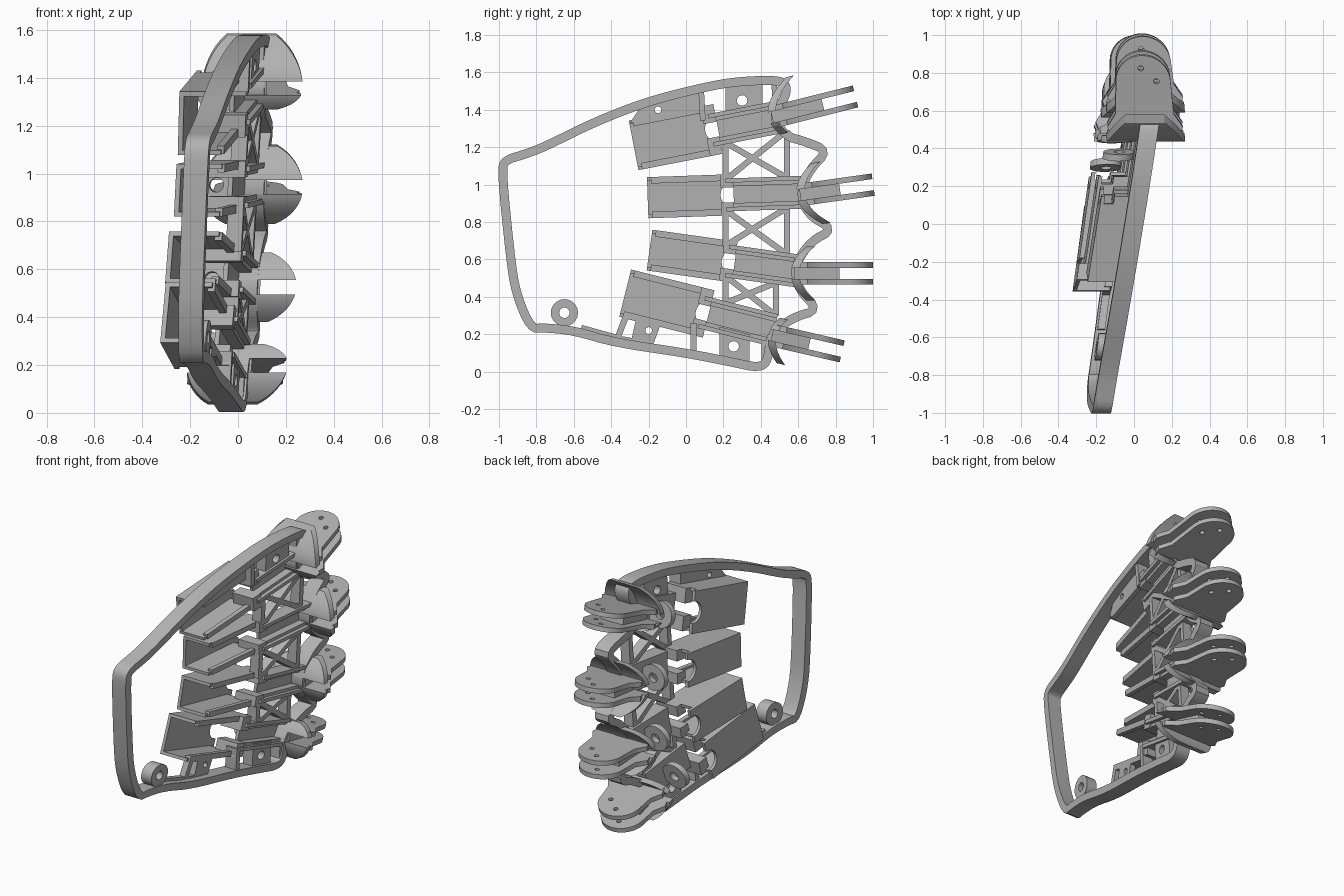
import bpy, bmesh, math
from mathutils import Matrix, Vector

if "Cube" in bpy.data.objects:
    bpy.data.objects.remove(bpy.data.objects["Cube"])

grey = bpy.data.materials.new("plain grey")
grey.use_nodes = True
colour = (0.45, 0.45, 0.45, 1)
grey.diffuse_color = colour
grey.node_tree.nodes["Principled BSDF"].inputs["Base Color"].default_value = colour

# The palm is drawn flat as (y, z, height), then leaned by a shear
LEAN = Matrix(((1, 0.15, 0.055, -0.083), (0, 1, 0, 0), (0, 0, 1, 0), (0, 0, 0, 1)))
PALM = Matrix(((0, 0, 1, 0), (1, 0, 0, 0), (0, 1, 0, 0), (0, 0, 0, 1)))
# Hinges point straight forward again
STRAIGHT = Matrix(((1, 0, 0, 0), (0, 1, 0, 0), (-0.2, 0, 1, 0), (0, 0, 0, 1)))


def finish(name, mesh, matrix):
    mesh.transform(LEAN @ matrix)
    mesh.materials.clear()
    mesh.materials.append(grey)
    obj = bpy.data.objects.new(name, mesh)
    bpy.context.collection.objects.link(obj)
    bpy.ops.object.select_all(action="DESELECT")
    obj.select_set(True)
    bpy.context.view_layer.objects.active = obj
    bpy.ops.object.shade_smooth_by_angle(angle=math.radians(32))


def plate(name, loops, low, high, matrix=PALM):
    """Extrude a filled outline (further loops are holes) from low to high."""
    curve = bpy.data.curves.new(name, "CURVE")
    curve.dimensions = "2D"
    curve.fill_mode = "BOTH"
    curve.extrude = (high - low) / 2
    for loop in loops:
        spline = curve.splines.new("POLY")
        spline.points.add(len(loop) - 1)
        for point, (a, b) in zip(spline.points, loop):
            point.co = (a, b, 0, 1)
        spline.use_cyclic_u = True
    temp = bpy.data.objects.new(name + "_outline", curve)
    bpy.context.collection.objects.link(temp)
    bpy.context.view_layer.update()
    mesh = bpy.data.meshes.new_from_object(temp.evaluated_get(bpy.context.evaluated_depsgraph_get()))
    bpy.data.objects.remove(temp)
    bm = bmesh.new()
    bm.from_mesh(mesh)
    bmesh.ops.remove_doubles(bm, verts=bm.verts, dist=0.0002)
    bmesh.ops.recalc_face_normals(bm, faces=bm.faces)
    bm.to_mesh(mesh)
    bm.free()
    finish(name, mesh, matrix @ Matrix.Translation((0, 0, (low + high) / 2)))


def rect(a0, a1, b0, b1):
    return [(a0, b0), (a1, b0), (a1, b1), (a0, b1)]


def arc(a, b, r, start=0, end=360, n=20):
    full = end - start == 360
    steps = [math.radians(start + (end - start) * i / (n if full else n - 1)) for i in range(n)]
    return [(a + r * math.cos(t), b + r * math.sin(t)) for t in steps]


def bar(name, p, q, width, low, high):
    p, q = Vector(p), Vector(q)
    side = (q - p).orthogonal().normalized() * width / 2
    plate(name, [[p + side, q + side, q - side, p - side]], low, high)


def soften(points, rounds=2):
    """Corner-cut a closed loop."""
    for _ in range(rounds):
        cut = []
        for i, p in enumerate(points):
            q = points[(i + 1) % len(points)]
            cut += [p.lerp(q, 0.25), p.lerp(q, 0.75)]
        points = cut
    return points


def offset(points, distance):
    out = []
    for i, p in enumerate(points):
        along = (points[(i + 1) % len(points)] - points[i - 1]).normalized()
        out.append(p + Vector((along.y, -along.x)) * distance)
    return out


# Outer frame with a wavy knuckle edge, going clockwise from the lower back corner
path = [(-.83, .23), (-.91, .42), (-.94, .62), (-.985, 1.07), (-.97, 1.13), (-.87, 1.16), (-.76, 1.2),
        (-.5, 1.33), (-.22, 1.44), (.05, 1.51), (.25, 1.55), (.47, 1.56), (.54, 1.54), (.53, 1.46),
        (.46, 1.37), (.53, 1.26), (.64, 1.23), (.76, 1.18), (.66, 1.08), (.61, .96), (.65, .84),
        (.79, .76), (.67, .7), (.58, .57), (.6, .44), (.71, .33), (.57, .29), (.45, .2), (.44, .06),
        (.39, .02), (.25, .05), (0, .1), (-.38, .155), (-.6, .22), (-.76, .235)]
path = soften([Vector(p) for p in path])
plate("outer_frame", [offset(path, -0.024), offset(path, 0.024)], -0.05, 0.05)

# Cord boss on the lower rail
plate("boss", [arc(-.65, .315, .073), arc(-.65, .315, .028)], -0.035, 0.04)


def cheek(name, extent, side, matrix):
    """Half of a curved knuckle shield, tapering away from the hinge slot."""
    bm = bmesh.new()
    rings = []
    for i in range(12):
        v = 0.03 + (extent - 0.03) * i / 11
        reach = 0.21 * math.sqrt(1 - (v / extent / 1.15) ** 2)
        u = 4 * v * v - 0.02
        rings.append([bm.verts.new((a, side * v, h)) for a, h in
                      ((u, -reach), (u + .045, -reach), (u + .045, reach), (u, reach))])
    for one, two in zip(rings, rings[1:]):
        for k in range(4):
            bm.faces.new((one[k - 1], one[k], two[k], two[k - 1]))
    bm.faces.new(rings[0])
    bm.faces.new(rings[-1])
    bmesh.ops.recalc_face_normals(bm, faces=bm.faces)
    mesh = bpy.data.meshes.new(name)
    bm.to_mesh(mesh)
    bm.free()
    finish(name, mesh, matrix)


# Trays from lowest to highest: start y, z, angle, width, depth, rail end
fingers = [(-.325, .42, -14, .26, -.205, .82), (-.195, .65, -8, .22, -.22, .8),
           (-.205, .93, 2, .22, -.2, .83), (-.28, 1.21, 11, .27, -.19, .77)]
# Hinges in the same order: y, z, angle, length, lower and upper shield extent
hinges = [(.46, .195, -13, .385, .14, .1), (.58, .525, 0, .42, .145, .145),
          (.61, .945, 8, .395, .17, .16), (.46, 1.36, 14, .46, .1, .19)]
TRAY = 0.42
for number, (finger, hinge) in enumerate(zip(fingers, hinges), 1):
    name = f"finger_{number}_"
    y, z, angle, width, deep, rail_end = finger
    place = Matrix.Translation((0, y, z)) @ Matrix.Rotation(math.radians(angle), 4, "X") @ PALM
    half = width / 2
    # Motor tray: floor with a round notch, and two walls
    end = TRAY + 0.04
    notch = arc(end, 0, .07, 270, 90, 16)
    plate(name + "tray_floor", [[(0, -half), (end, -half)] + notch + [(end, half), (0, half)]],
          deep, deep + 0.02, place)
    for side, word in ((1, "upper_"), (-1, "lower_")):
        inner, outer = sorted((side * half, side * (half - 0.02)))
        plate(name + word + "tray_wall", [rect(0, TRAY, inner, outer)], deep, -0.01, place)
        lip = sorted((side * half, side * (half - 0.035)))
        plate(name + word + "tray_lip", [rect(0.02, TRAY, *lip)], -0.03, 0.0, place)
        # Shoulder and rails running to the knuckle
        shoulder = sorted((side * half, side * 0.04))
        plate(name + word + "shoulder", [rect(TRAY - 0.03, TRAY + 0.04, *shoulder)], -0.12, 0.03, place)
        for near, far, top in ((.045, .065, .02), (.065, .088, .045)):
            plate(name + word + "rail", [rect(TRAY, rail_end, *sorted((side * near, side * far)))],
                  -0.05, top, place)
    plate(name + "channel_floor", [rect(TRAY + 0.04, rail_end, -.06, .06)], -0.05, -0.03, place)

    # Round cord guide behind the palm
    across = place @ Matrix.Rotation(math.radians(90), 4, "Y")
    plate(name + "cord_guide", [arc(0.125, 0, .085), arc(0.125, 0, .03)], 0.64, 0.675, across)

    # Hinge: two drilled prongs, shields behind them and a web between them
    y, z, angle, tip, lower, upper = hinge
    knuckle = Matrix.Translation((0, y, z)) @ Matrix.Rotation(math.radians(angle), 4, "X") @ PALM @ STRAIGHT
    sideways = knuckle @ Matrix.Rotation(math.radians(90), 4, "X")
    outline = [(0.01, -.18), (0.07, -.2), (0.14, -.155)]
    outline += arc(tip - 0.145, 0, .145, -80, 80, 28)
    outline += [(0.14, .155), (0.07, .2), (0.01, .18)]
    holes = [arc(tip - 0.07, -.01, .015, n=12), arc(tip - 0.14, .07, .015, n=12)]
    # Rotating sideways flips the plate height, so the upper prong lies below zero
    for side, word, extent in ((1, "upper_", upper), (-1, "lower_", lower)):
        low, high = sorted((side * -0.03, side * -0.06))
        plate(name + word + "prong", [outline] + holes, low, high, sideways)
        cheek(name + word + "cheek", extent, side, knuckle)
    plate(name + "hinge_web", [rect(0, tip - 0.18, -.1, .06)], -0.032, 0.032, sideways)


def line(finger, y, shift):
    """Point on a finger's edge line at a given y."""
    y0, z0, angle = finger[:3]
    return (y, z0 + (y - y0) * math.tan(math.radians(angle)) + shift)


# Crossed braces between neighbouring fingers
for number, (below, above) in enumerate(zip(fingers, fingers[1:]), 1):
    reach = 0.48 if number == 1 else 0.54
    a, b = line(below, 0.21, 0.08), line(below, reach, 0.08)
    c, d = line(above, 0.21, -0.08), line(above, reach, -0.08)
    for p, q in ((a, d), (b, c), (a, c), (b, d)):
        bar(f"brace_{number}", p, q, 0.032, -0.035, 0.03)

# Webs joining the outer fingers to the frame
top, bottom = fingers[3], fingers[0]
plate("top_web", [[(-.3, 1.33), (.08, 1.41), (.08, 1.52), (-.22, 1.45)], arc(-.15, 1.4, .018, n=14)], -0.04, 0.0)
plate("top_drilled_plate", [[(.21, 1.38), (.41, 1.43), (.41, 1.56), (.21, 1.54)],
                            arc(.3, 1.45, .028)], -0.04, 0.03)
plate("bottom_web", [[(-.39, .16), (-.18, .13), (-.13, .27), (-.33, .32)],
                     [(-.345, .19), (-.29, .18), (-.27, .27), (-.31, .28)],
                     arc(-.2, .22, .018, n=14)], -0.04, 0.0)
plate("bottom_drilled_plate", [[(.18, .07), (.34, .04), (.34, .2), (.18, .24)],
                               arc(.255, .135, .028)], -0.04, 0.03)
for y in (0.09, 0.48):
    bar("top_strut", line(top, y, 0.06), (y - 0.01, 1.52 + y * 0.08), 0.03, -0.04, 0.04)
for y in (0.04, 0.42):
    bar("bottom_strut", line(bottom, y, -0.07), (y, 0.09 - y * 0.14), 0.03, -0.04, 0.04)
bar("lower_back_rail", (-.56, .235), (-.38, .185), 0.03, -0.04, 0.0)
